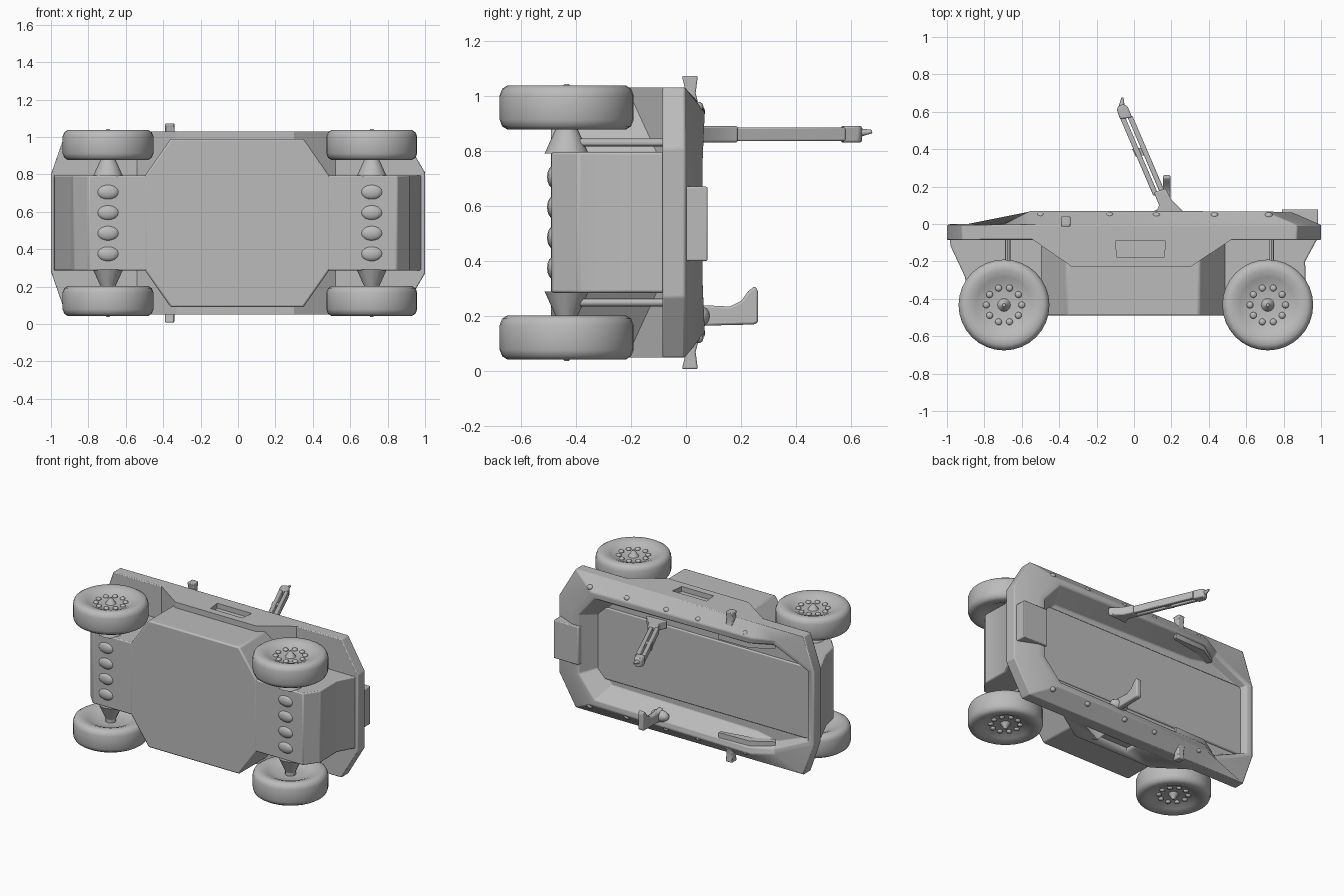
import bpy, bmesh, math
from mathutils import Vector, Matrix

MID = 0.54  # mirror plane height

if "Cube" in bpy.data.objects:
    bpy.data.objects.remove(bpy.data.objects["Cube"], do_unlink=True)

grey = bpy.data.materials.new("plain_grey")
grey.use_nodes = True
grey.diffuse_color = (0.5, 0.5, 0.5, 1)
grey.node_tree.nodes["Principled BSDF"].inputs["Base Color"].default_value = (0.5, 0.5, 0.5, 1)


def finish(name, bm, bevel=0.0, angle=30):
    bmesh.ops.recalc_face_normals(bm, faces=bm.faces)
    mesh = bpy.data.meshes.new(name)
    bm.to_mesh(mesh)
    bm.free()
    obj = bpy.data.objects.new(name, mesh)
    bpy.context.collection.objects.link(obj)
    mesh.materials.append(grey)
    if bevel:
        mod = obj.modifiers.new("soft_edges", 'BEVEL')
        mod.width, mod.segments = bevel, 2
    bpy.ops.object.select_all(action='DESELECT')
    obj.select_set(True)
    bpy.context.view_layer.objects.active = obj
    bpy.ops.object.shade_smooth_by_angle(angle=math.radians(angle))
    return obj


def skin(name, rings, **kw):
    """Join equal rings of points into a closed solid."""
    bm = bmesh.new()
    loops = [[bm.verts.new(p) for p in ring] for ring in rings]
    for lo, hi in zip(loops, loops[1:]):
        for i in range(len(lo)):
            j = (i + 1) % len(lo)
            bm.faces.new((lo[i], lo[j], hi[j], hi[i]))
    bm.faces.new(loops[0])
    bm.faces.new(loops[-1])
    return finish(name, bm, **kw)


def prism(name, pts, a, b, axis='z', **kw):
    place = {'z': lambda p, t: (p[0], p[1], t),
             'y': lambda p, t: (p[0], t, p[1]),
             'x': lambda p, t: (t, p[0], p[1])}[axis]
    return skin(name, [[place(p, t) for p in pts] for t in (a, b)], **kw)


def box(name, x, y, z, **kw):
    return prism(name, [(x[0], y[0]), (x[1], y[0]), (x[1], y[1]), (x[0], y[1])], z[0], z[1], **kw)


def rod(name, start, end, r1, r2, sides=12):
    start, end = Vector(start), Vector(end)
    d = end - start
    bm = bmesh.new()
    m = Matrix.Translation((start + end) / 2) @ d.to_track_quat('Z', 'Y').to_matrix().to_4x4()
    bmesh.ops.create_cone(bm, cap_ends=True, segments=sides, radius1=r1, radius2=r2,
                          depth=d.length, matrix=m)
    return finish(name, bm)


def blob(name, pos, size):
    bm = bmesh.new()
    bmesh.ops.create_uvsphere(bm, u_segments=12, v_segments=8, radius=1,
                              matrix=Matrix.Translation(pos) @ Matrix.Diagonal((*size, 1)))
    return finish(name, bm, angle=60)


def ring(half):
    """Mirror (x, half width, y) points across the middle."""
    return ([(x, y, MID + h) for x, h, y in half] +
            [(x, y, MID - h) for x, h, y in reversed(half)])


# Open tub with a sloping rim
outline = [(1, .27), (.87, .49), (-.56, .49), (-.92, .49), (-1, .26)]
skin("upper_tub", [
    ring([(x, h, -.085) for x, h in outline]),
    ring([(x, h, -.005) for x, h in outline]),
    ring([(.85, .22, .06), (.7, .40, .068), (-.56, .41, .07), (-.69, .40, 0), (-.98, .26, 0)]),
    ring([(.80, .21, .06), (.67, .36, .065), (-.54, .37, .065), (-.68, .37, -.005), (-.95, .25, -.01)]),
    ring([(.72, .19, -.06), (.62, .29, -.06), (-.52, .31, -.06), (-.68, .34, -.06), (-.93, .24, -.06)]),
], bevel=.006)

# Side panels between the wheels, with a recessed step
panel = prism("side_panel", [(-.56, -.07), (-.54, -.085), (-.33, -.23), (.3, -.23), (.52, -.085), (.54, -.07)],
              MID - .49, MID + .49)
for side in (-1, 1):
    z = MID + side * .49
    cutter = prism("recess_cutter", [(-.1, -.09), (.17, -.09), (.16, -.18), (-.09, -.18)],
                   z - .035, z + .035)
    cutter.hide_render = cutter.hide_viewport = True
    cut = panel.modifiers.new("recess", 'BOOLEAN')
    cut.operation, cut.object = 'DIFFERENCE', cutter

# Lower hull, wide in the middle and narrow between the wheels
plan = [(-.5, .25), (-.36, .45), (.35, .45), (.49, .25)]
prism("lower_hull", [(x, MID + h) for x, h in plan] + [(x, MID - h) for x, h in reversed(plan)],
      -.49, -.08, axis='y', bevel=.01)
prism("centre_hull", [(-.99, -.05), (-.98, -.12), (-.905, -.28), (-.88, -.4), (-.8, -.488),
                      (.85, -.488), (.92, -.39), (.915, -.2), (.98, -.08), (.98, -.05)],
      MID - .255, MID + .255, bevel=.008)
box("rear_box", (.79, .985), (-.01, .078), (.4, .67), bevel=.006)

# Tyre half section: radius and offset from the wheel centre
section = [(.001, .045), (.07, .045), (.12, .052), (.15, .068), (.185, .08),
           (.215, .08), (.234, .068), (.243, .045)]
section += [(r, -w) for r, w in reversed(section)]

for wx, end in ((-.695, "front"), (.715, "rear")):
    wy = -.433
    for side, sname in ((-1, "lower"), (1, "upper")):
        tag = f"{end}_{sname}"
        wz = MID + side * .417
        steps = [i * math.tau / 32 for i in range(32)]
        skin(f"{tag}_wheel", [[(wx + r * math.cos(a), wy + r * math.sin(a), wz + w) for a in steps]
                              for r, w in section], angle=50)
        # Hub and ring of studs
        face = wz + side * .045
        rod(f"{tag}_hub", (wx, wy, face), (wx, wy, face + side * .04), .035, .008)
        for i in range(10):
            a = i * math.tau / 10
            blob(f"{tag}_stud", (wx + .095 * math.cos(a), wy + .095 * math.sin(a), face + side * .006),
                 (.018, .018, .012))
        # Suspension
        rod(f"{tag}_hub_carrier", (wx, wy, MID + side * .25), (wx, wy, MID + side * .35), .08, .035)
        rod(f"{tag}_strut", (wx + .02, -.08, MID + side * .29), (wx + .02, wy, MID + side * .29), .014, .014)
    rod(f"{end}_axle", (wx, wy, MID - .4), (wx, wy, MID + .4), .035, .035)
    # Underside axle housing lumps
    for k in range(4):
        blob(f"{end}_housing", (wx, -.482, MID - .165 + k * .11), (.06, .022, .04))

# Upright slotted arm beside the rim
AZ = (.83, .89)
prism("arm_foot", [(.11, .05), (.27, .06), (.2, .13), (.17, .19), (.105, .17), (.135, .1)], *AZ, bevel=.008)
for dx in (-.021, .021):
    prism("arm_rail", [(.125 + dx, .15), (.15 + dx, .16), (-.03 + dx, .58), (-.055 + dx, .57)],
          AZ[0] + .005, AZ[1] - .005, bevel=.006)
prism("arm_bridge", [(.01, .36), (.07, .37), (.05, .41), (-.01, .4)], AZ[0] + .01, AZ[1] - .01)
prism("arm_head", [(-.075, .56), (-.01, .57), (-.035, .63), (-.055, .64), (-.085, .63), (-.092, .61)],
      *AZ, bevel=.008)
rod("arm_tip", (-.066, .62, .865), (-.062, .675, .87), .018, .006)

# Hooked bracket on the opposite rim
prism("hooked_bracket", [(.03, .165), (.25, .17), (.262, .18), (.262, .29), (.25, .31), (.225, .29),
                         (.2, .255), (.16, .235), (.06, .24), (.03, .25)],
      .155, .195, axis='x', bevel=.008)
blob("bracket_base", (.17, .05, .2), (.07, .04, .04))

# Side mirrors, rim knobs and inner ledges, mirrored
for side in (-1, 1):
    z = lambda h: MID + side * h
    prism("side_mirror", [(-.015, z(.532)), (.043, z(.532)), (.035, z(.47)), (.045, z(.43)),
                          (.03, z(.40)), (0, z(.41)), (0, z(.47))], -.39, -.34, axis='x', bevel=.006)
    for x in (-.5, -.13, .12, .43, .72):
        blob("rim_knob", (x, .045, z(.42)), (.022, .018, .018))
    prism("front_ledge", [(-.68, -.03), (-.54, .055), (-.3, .062), (-.3, .04), (-.52, .0), (-.66, -.06)],
          z(.33), z(.38))
